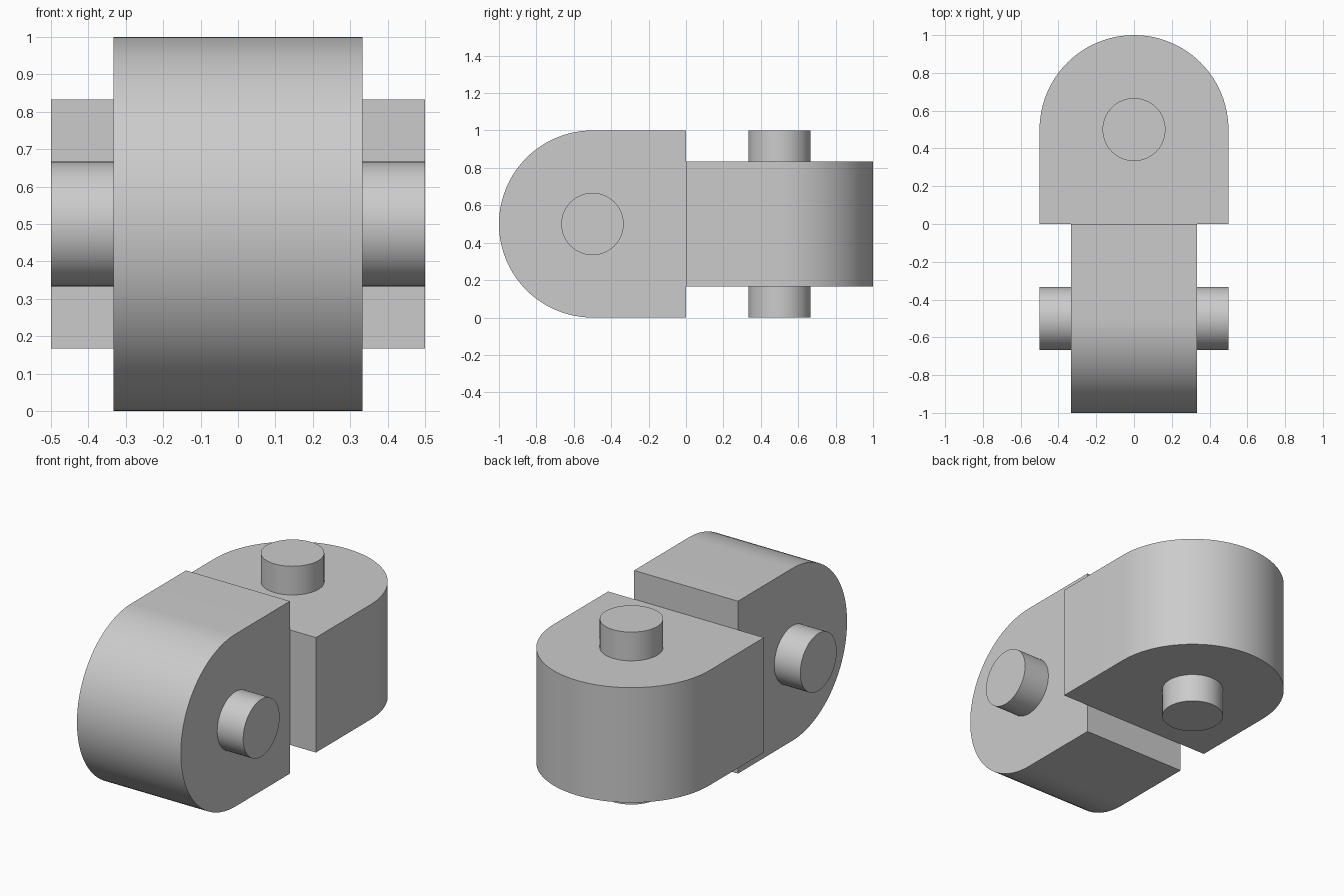
import bpy, bmesh, math
from mathutils import Matrix, Vector

cube = bpy.data.objects.get("Cube")
if cube:
    bpy.data.objects.remove(cube, do_unlink=True)

grey = bpy.data.materials.new("light_grey")
grey.use_nodes = True
grey.diffuse_color = (0.6, 0.6, 0.6, 1)
grey.node_tree.nodes["Principled BSDF"].inputs["Base Color"].default_value = (0.6, 0.6, 0.6, 1)

RADIUS = 0.5        # rounded end of each block
HALF = 1 / 3        # half thickness of each block
PIN = 1 / 6         # pin radius and pin height


def arc(radius, start, end, steps):
    """Points on an arc around the pin axis."""
    return [(radius * math.cos(a), RADIUS + radius * math.sin(a))
            for a in (start + (end - start) * i / steps for i in range(steps + 1))]


def prism(name, outline, low, high, matrix):
    """Extrude a closed outline between two heights and place it."""
    bm = bmesh.new()
    face = bm.faces.new([bm.verts.new((x, y, low)) for x, y in outline])
    extruded = bmesh.ops.extrude_face_region(bm, geom=[face])["geom"]
    bmesh.ops.translate(bm, vec=Vector((0, 0, high - low)),
                        verts=[v for v in extruded if isinstance(v, bmesh.types.BMVert)])
    bmesh.ops.recalc_face_normals(bm, faces=bm.faces)
    bm.transform(matrix)
    mesh = bpy.data.meshes.new(name)
    bm.to_mesh(mesh)
    bm.free()
    mesh.materials.append(grey)
    obj = bpy.data.objects.new(name, mesh)
    bpy.context.collection.objects.link(obj)
    bpy.ops.object.select_all(action='DESELECT')
    obj.select_set(True)
    bpy.context.view_layer.objects.active = obj
    bpy.ops.object.shade_smooth_by_angle(angle=math.radians(30))


block_outline = [(-RADIUS, 0), (RADIUS, 0)] + arc(RADIUS, 0, math.pi, 48)
pin_outline = arc(PIN, 0, 2 * math.pi, 64)[:-1]


def knuckle(side, matrix, ends):
    """One rounded block with a pin stub on each flat side."""
    prism(side + "_block", block_outline, -HALF, HALF, matrix)
    for end, sign in zip(ends, (1, -1)):
        prism(f"{side}_{end}_pin", pin_outline, sign * HALF, sign * (HALF + PIN), matrix)


# Back knuckle has an upright pin, front knuckle is turned a quarter around its length
lift = Matrix.Translation((0, 0, RADIUS))
turn = Matrix.Rotation(math.pi, 4, 'Z') @ Matrix.Rotation(math.pi / 2, 4, 'Y')
knuckle("back", lift, ("top", "bottom"))
knuckle("front", lift @ turn, ("right", "left"))
